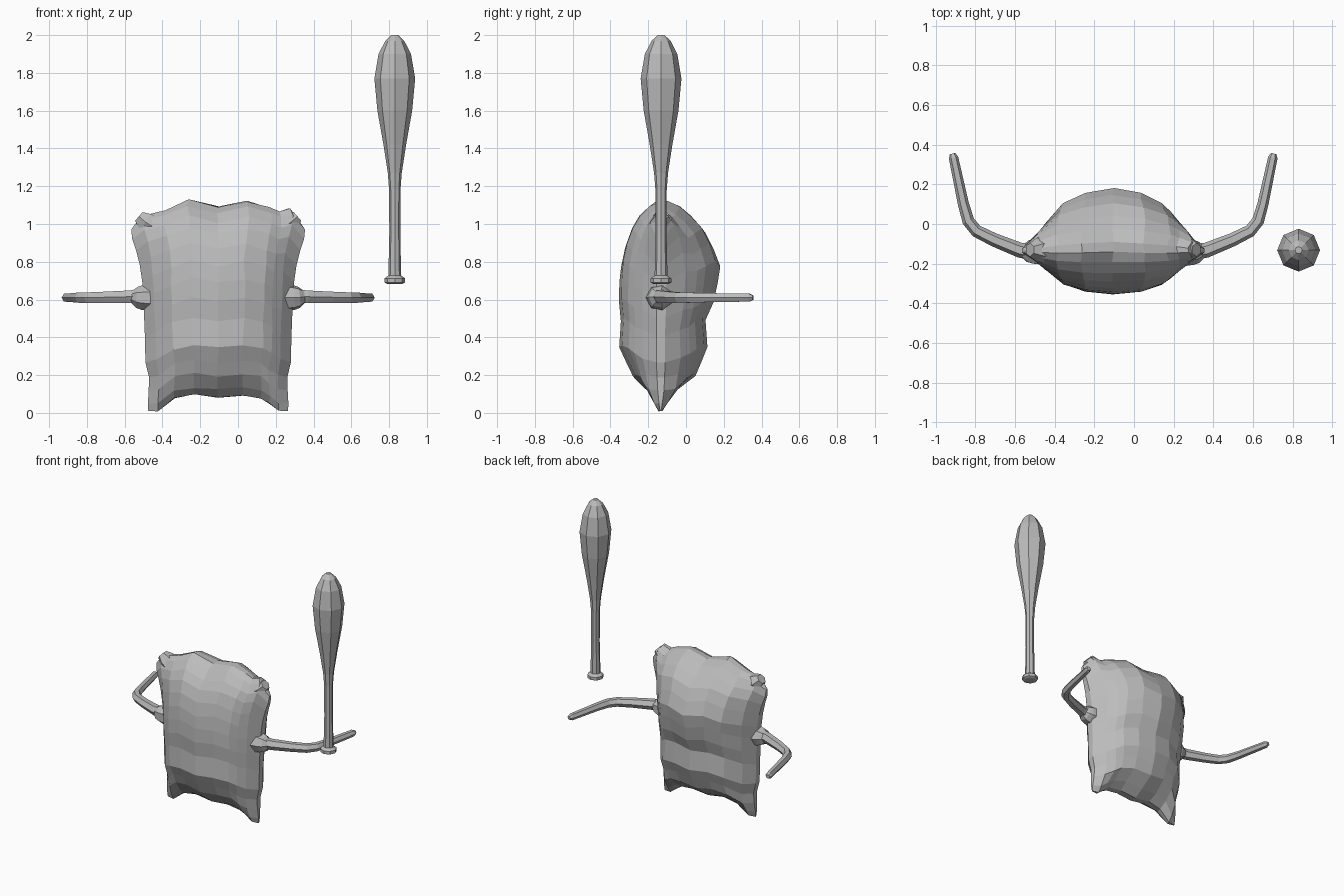
import bpy, bmesh, math, random
from mathutils import Vector

if "Cube" in bpy.data.objects:
    bpy.data.objects.remove(bpy.data.objects["Cube"], do_unlink=True)

random.seed(4)
CENTRE, SEAM = -0.105, -0.135

grey = bpy.data.materials.new("plain_grey")
grey.use_nodes = True
grey.diffuse_color = (0.5, 0.5, 0.5, 1)
grey.node_tree.nodes["Principled BSDF"].inputs["Base Color"].default_value = (0.5, 0.5, 0.5, 1)


def finish(name, bm):
    bmesh.ops.recalc_face_normals(bm, faces=bm.faces)
    mesh = bpy.data.meshes.new(name)
    bm.to_mesh(mesh)
    bm.free()
    mesh.materials.append(grey)
    obj = bpy.data.objects.new(name, mesh)
    bpy.context.collection.objects.link(obj)
    return obj


def bridge(bm, rings):
    for low, high in zip(rings, rings[1:]):
        for i in range(len(low)):
            j = (i + 1) % len(low)
            bm.faces.new((low[i], low[j], high[j], high[i]))


def tube(name, path, sides, turn=0.0):
    """Loft rings along a path of (point, radius)."""
    bm = bmesh.new()
    points = [Vector(p) for p, r in path]
    rings = []
    for i, (p, r) in enumerate(path):
        along = points[min(i + 1, len(points) - 1)] - points[max(i - 1, 0)]
        up = Vector((0, 0, 1)) if abs(along.normalized().z) < 0.9 else Vector((0, 1, 0))
        side = along.cross(up).normalized()
        up = side.cross(along).normalized()
        angles = [turn + math.tau * k / sides for k in range(sides)]
        rings.append([bm.verts.new(points[i] + r * (math.cos(a) * side + math.sin(a) * up))
                      for a in angles])
    bridge(bm, rings)
    bm.faces.new(rings[0])
    bm.faces.new(rings[-1])
    return finish(name, bm)


# Sack body: columns are (across, bottom height, top height, puffiness)
columns = [(-1, .01, 1.0, .1), (-.86, .01, 1.05, .43), (-.62, .08, 1.075, .77),
           (-.35, .095, 1.125, .93), (0, .085, 1.09, 1), (.35, .095, 1.12, .93),
           (.62, .08, 1.085, .77), (.73, .05, 1.065, .63), (.86, .01, 1.085, .43),
           (1, .01, 1.0, .1)]
# Rows are (height fraction, half width, front depth, back depth)
rows = [(0, .37, .025, .025), (.04, .372, .08, .09), (.11, .368, .145, .185),
        (.18, .366, .18, .215), (.26, .385, .22, .247), (.4, .388, .213, .235),
        (.5, .392, .225, .275), (.6, .395, .225, .295), (.69, .402, .218, .307),
        (.78, .415, .2, .27), (.86, .435, .17, .225), (.92, .455, .13, .16),
        (.97, .46, .075, .095), (1, .44, .025, .025)]
bm = bmesh.new()
rings = []
for v, half, front, back in rows:
    ring = []
    for sign, depth, order in ((-1, front, columns), (1, back, columns[::-1])):
        for u, low, high, puff in order:
            wob = 0.006 * (1 - abs(u) ** 4)
            ring.append(bm.verts.new((
                CENTRE + half * u + random.uniform(-wob, wob),
                SEAM + sign * depth * puff + 0.02 * v * v * (1 - abs(u)),
                low + v * (high - low) + random.uniform(-wob, wob))))
    rings.append(ring)
bridge(bm, rings)
n = len(columns)
for ring in (rings[0], rings[-1]):
    for i in range(n - 1):
        bm.faces.new((ring[i], ring[i + 1], ring[-2 - i], ring[-1 - i]))
finish("sack_body", bm)

# Bent arms with a puckered cuff, and tufts on the upper corners
for name, s in (("left", 1), ("right", -1)):
    def at(x, y, z):
        return (CENTRE + s * x, y, z)
    tube(name + "_arm", [(at(.38, -.145, .62), .042), (at(.47, -.132, .615), .038),
                         (at(.6, -.08, .612), .034), (at(.69, -.035, .61), .032),
                         (at(.73, .015, .61), .031), (at(.755, .1, .61), .028),
                         (at(.805, .335, .61), .024), (at(.81, .355, .61), .014)], 6)
    tube(name + "_cuff", [(at(.34, -.14, .61), .075), (at(.405, -.14, .61), .066),
                          (at(.43, -.14, .612), .057), (at(.455, -.137, .615), .035)], 7)
    tube(name + "_corner_tuft", [(at(.32, -.13, .97), .07), (at(.385, -.13, 1.01), .06),
                                 (at(.42, -.13, 1.04), .035)], 6)

# Club standing in the air beside the body
profile = [(.683, .04), (.69, .055), (.712, .055), (.727, .034), (.95, .029), (1.18, .03),
           (1.27, .037), (1.42, .06), (1.6, .092), (1.77, .108), (1.9, .086),
           (1.97, .05), (2.0, .018)]
tube("bat", [((.83, -.132, z), r) for z, r in profile], 8)
